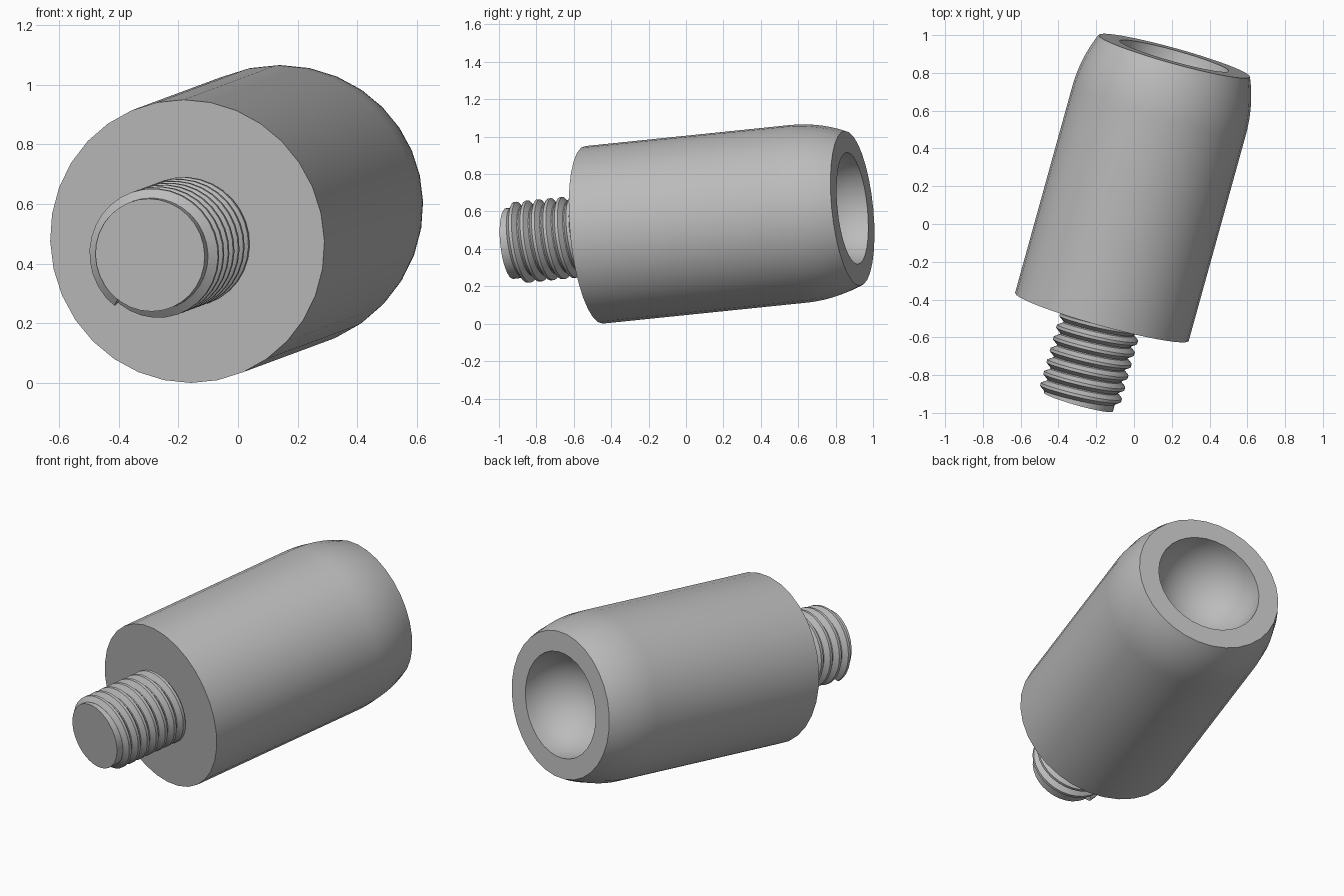
import bpy, bmesh
from math import sin, cos, pi, radians, sqrt, asin
from mathutils import Matrix, Vector

cube = bpy.data.objects.get("Cube")
if cube:
    bpy.data.objects.remove(cube, do_unlink=True)

SIDES = 32
BODY_R, RIM_R, HOLE_R = 0.477, 0.416, 0.30
BODY_L, SHOULDER = 1.441, 1.14
CORE_R, CREST_R = 0.19, 0.219
STUD_L, PITCH = 0.47, 0.064

# Tilted frame: local z runs from the stud towards the socket
axis = Vector((0.383, 1.382, 0.142)).normalized()
side = Vector((0, 0, 1)).cross(axis).normalized()
up = axis.cross(side)
frame = Matrix((side, up, axis)).transposed().to_4x4()
frame.translation = (-0.17, -0.492, 0.475)

grey = bpy.data.materials.new("Plain grey")
grey.use_nodes = True
colour = (0.5, 0.5, 0.5, 1)
grey.diffuse_color = colour
grey.node_tree.nodes["Principled BSDF"].inputs["Base Color"].default_value = colour


def finish(name, bm):
    """Place the mesh in the tilted frame and shade it."""
    bmesh.ops.remove_doubles(bm, verts=bm.verts, dist=1e-5)
    bmesh.ops.recalc_face_normals(bm, faces=bm.faces)
    bm.transform(frame)
    mesh = bpy.data.meshes.new(name)
    bm.to_mesh(mesh)
    bm.free()
    mesh.materials.append(grey)
    obj = bpy.data.objects.new(name, mesh)
    bpy.context.collection.objects.link(obj)
    bpy.ops.object.select_all(action='DESELECT')
    obj.select_set(True)
    bpy.context.view_layer.objects.active = obj
    bpy.ops.object.shade_smooth_by_angle(angle=radians(30))


def lathe(name, profile):
    """Turn a (radius, height) profile about the local z axis."""
    bm = bmesh.new()
    verts = [bm.verts.new((r, 0, z)) for r, z in profile]
    edges = [bm.edges.new(pair) for pair in zip(verts, verts[1:])]
    bmesh.ops.spin(bm, geom=verts + edges, cent=(0, 0, 0), axis=(0, 0, 1),
                   angle=2 * pi, steps=SIDES, use_duplicate=False)
    finish(name, bm)


# Body with a rounded shoulder and a hemispherical socket
length, drop = BODY_L - SHOULDER, BODY_R - RIM_R
arc_r = (length ** 2 + drop ** 2) / (2 * drop)
sweep = asin(length / arc_r)
shoulder = [(BODY_R - arc_r * (1 - cos(sweep * i / 8)),
             SHOULDER + arc_r * sin(sweep * i / 8)) for i in range(9)]
socket = [(HOLE_R * cos(pi / 2 * i / 12),
           BODY_L - HOLE_R * sin(pi / 2 * i / 12)) for i in range(13)]
lathe("socket_body", [(0, 0), (BODY_R, 0)] + shoulder + socket)

# Stud core
lathe("stud_core", [(0, -STUD_L), (CORE_R, -STUD_L), (CORE_R, 0.02), (0, 0.02)])

# Helical thread ridge with blunt ends
bm = bmesh.new()
section = [(CORE_R - 0.01, 0), (CORE_R, 0), (CREST_R, 0.021),
           (CREST_R, 0.037), (CORE_R, 0.058), (CORE_R - 0.01, 0.058)]
rings = []
for i in range(int(7.2 * SIDES)):
    turn = i / SIDES
    a = 2 * pi * turn - radians(52)
    rings.append([bm.verts.new((r * cos(a), r * sin(a), z - STUD_L + PITCH * turn))
                  for r, z in section])
n = len(section)
for a, b in zip(rings, rings[1:]):
    for j in range(n):
        k = (j + 1) % n
        bm.faces.new((a[j], a[k], b[k], b[j]))
bm.faces.new(rings[0])
bm.faces.new(rings[-1])
finish("stud_thread", bm)
